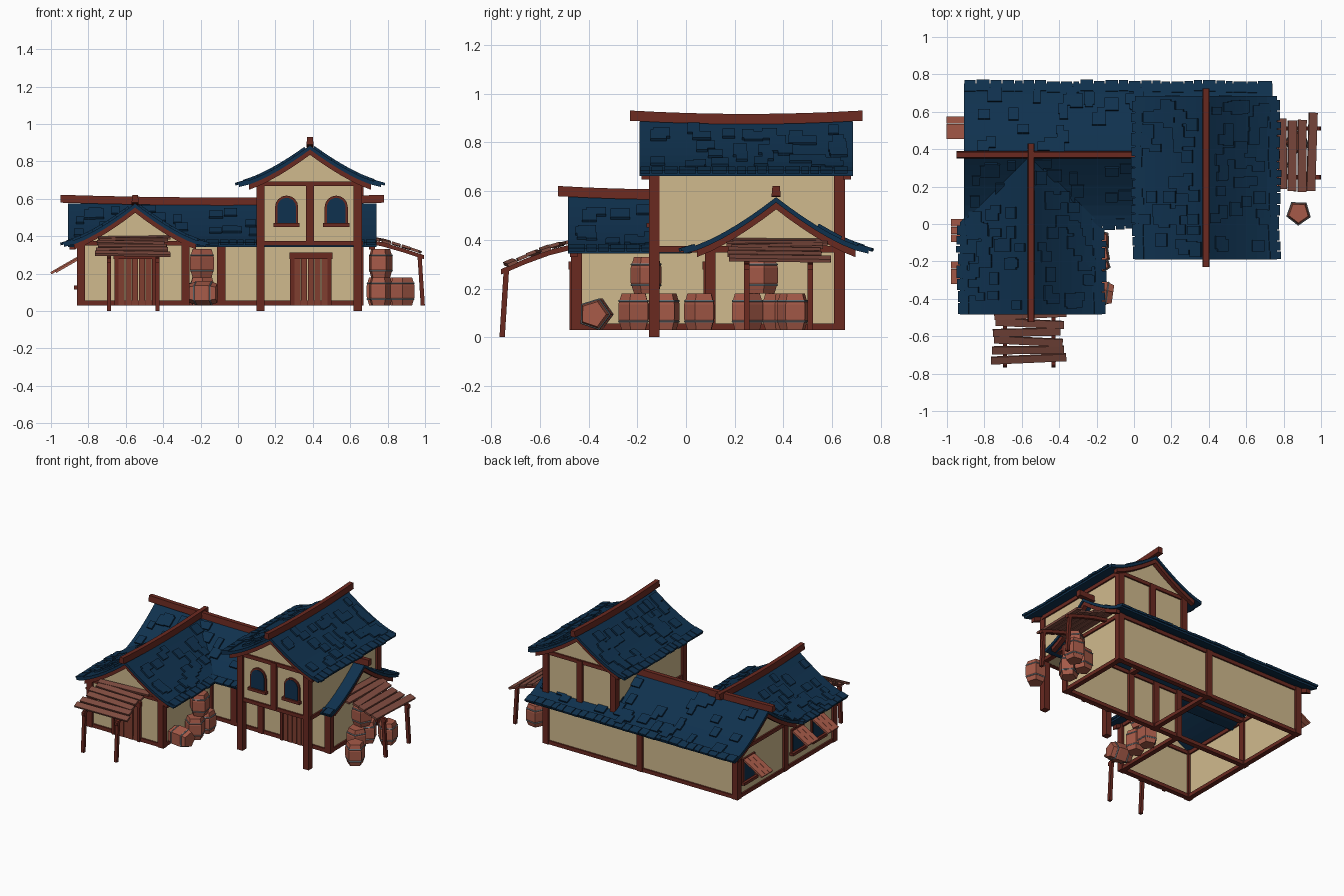
import bpy, bmesh, math, random
from mathutils import Matrix, Vector

if "Cube" in bpy.data.objects:
    bpy.data.objects.remove(bpy.data.objects["Cube"])
random.seed(4)

def lin(c):
    return tuple((v/255/12.92 if v < 11 else ((v/255+.055)/1.055)**2.4) for v in c)+(1,)

MATS = {}
for n, c in dict(plaster=(208, 186, 141), roof_blue=(15, 49, 78), timber=(106, 41, 32), barrel_wood=(166, 90, 72),
                 door_wood=(128, 62, 48), plank_wood=(128, 76, 64), band_metal=(125, 135, 142)).items():
    MATS[n] = bpy.data.materials.new(n)
    MATS[n].diffuse_color = lin(c)
KEYS = list(MATS)
T, RZ = Matrix.Translation, lambda a: Matrix.Rotation(math.radians(a), 4, 'Z')
I = Matrix.Identity(4)
uni = random.uniform

def finish(name, bm, M=I):
    bmesh.ops.recalc_face_normals(bm, faces=bm.faces[:])
    me = bpy.data.meshes.new(name)
    bm.transform(M)
    bm.to_mesh(me)
    bm.free()
    used = sorted({p.material_index for p in me.polygons})
    idx = [used.index(p.material_index) for p in me.polygons]
    for u in used:
        me.materials.append(MATS[KEYS[u]])
    me.polygons.foreach_set("material_index", idx)
    bpy.context.collection.objects.link(bpy.data.objects.new(name, me))

def loft(bm, rings, mat):
    """Capped solid through a list of equal point rings."""
    vs = [[bm.verts.new(p) for p in r] for r in rings]
    n = len(vs[0])
    fs = [bm.faces.new(vs[0]), bm.faces.new(vs[-1])]
    for a, b in zip(vs, vs[1:]):
        fs += [bm.faces.new((a[i], a[(i+1) % n], b[(i+1) % n], b[i])) for i in range(n)]
    for f in fs:
        f.material_index = KEYS.index(mat)

def box(bm, c, s, mat, R=I):
    r = bmesh.ops.create_cube(bm, size=1, matrix=T(c) @ R @ Matrix.Diagonal((*s, 1)))
    for f in {f for v in r['verts'] for f in v.link_faces}:
        f.material_index = KEYS.index(mat)

def span(bm, x, y, z, mat):
    """Box from (min, max) ranges."""
    box(bm, [sum(r)/2 for r in (x, y, z)], [r[1]-r[0] for r in (x, y, z)], mat)

def roof(name, M, rz, ez, half, u0, u1, gables, base, valley=0, tiles=60):
    """Concave gable roof: ridge along local x, with shingles, rake boards, ridge beam and gable walls."""
    z = lambda v: ez+(rz-ez)*max(0, 1-abs(v)/half)**1.4
    end = lambda v: u1-valley*abs(v)
    vs = [half*i/7 for i in range(-7, 8)]
    bm = bmesh.new()
    loft(bm, [[(u0, v, z(v)), (end(v), v, z(v)), (end(v), v, z(v)-.022), (u0, v, z(v)-.022)] for v in vs], 'roof_blue')
    def shingle(u, v, w, l, lift):
        a = math.atan2(z(v+.02)-z(v-.02), .04) if abs(v) < half-.03 else -math.copysign(.28, v)
        box(bm, (u, v, z(v)+lift), (w, l, .014), 'roof_blue', Matrix.Rotation(a, 4, 'X'))
    for _ in range(tiles):
        v = random.choice((-1, 1))*uni(.1, .88)*half
        shingle(uni(u0+.05, end(v)-.05), v, uni(.04, .08), uni(.05, .08), .006)
    for s in (-1, 1):                                   # ragged eave row
        u = u0
        while u < end(half)-.03:
            w = uni(.035, .075)
            shingle(min(u+w/2, end(half)-w/2), s*(half-.02+uni(0, .012)), w-.006, .06, .0)
            u += w
    finish(name, bm, M)
    bm = bmesh.new()
    for u, d in ((u0, 1), (u1, -1))[:1 if valley else 2]:   # rake boards
        loft(bm, [[(u+d*.008, v, z(v)-.018), (u+d*.04, v, z(v)-.018), (u+d*.04, v, z(v)-.05), (u+d*.008, v, z(v)-.05)]
                  for v in vs[1:-1]], 'timber')
    rings = []
    for i in range(9):                                  # sagging ridge beam
        s = i/4-1
        u, h = (u0+u1)/2+s*((u1-u0)/2+.04), rz+.012+.014*s*s
        rings.append([(u, -.019, h-.022), (u, .019, h-.022), (u, .015, h+.02), (u, -.015, h+.02)])
    loft(bm, rings, 'timber')
    finish(name+"_timbers", bm, M)
    bm = bmesh.new()
    w = .275
    for g in gables:
        prof = [(w*i/6, z(w*i/6)-.025) for i in range(-6, 7)]+[(w, base), (-w, base)]
        loft(bm, [[(g+k, *p) for p in prof] for k in (-.006, .006)], 'plaster')
    finish(name+"_gable_walls", bm, M)

roof("main_roof", T((0, .37, 0)), .575, .365, .38, -.91, .74, (-.84, .65), .36, tiles=90)
roof("wing_roof", T((-.55, 0, 0)) @ RZ(90), .575, .365, .38, -.485, .39, (-.45,), .36, valley=1, tiles=60)
roof("tower_roof", T((.385, 0, 0)) @ RZ(90), .885, .685, .38, -.19, .685, (-.13, .63), .67, tiles=80)

# plaster walls
X0, X1, XW, Y0, YF, Y1, YT = -.84, .65, -.28, -.45, .1, .63, -.13
bm = bmesh.new()
t = .006
G, U = (.04, .385), (.35, .69)
for x, y0, y1, zz in ((X0, Y0, Y1, G), (XW, Y0, YF, G), (X1, YF, Y1, G), (.12, YT, Y1, U), (X1, YT, Y1, U)):
    span(bm, (x-t, x+t), (y0, y1), zz, 'plaster')
for y, x0, x1, zz in ((Y0, X0, XW, G), (YF, XW, X1, G), (Y1, X0, X1, G), (YT, .12, X1, U), (Y1, .12, X1, U)):
    span(bm, (x0, x1), (y-t, y+t), zz, 'plaster')
span(bm, (.12, X1), (YT, YF), (.35, .36), 'plaster')    # porch ceiling
finish("plaster_walls", bm)

# timber frame: posts, then sills and plates
bm = bmesh.new()
p = .022
for x, y, z0, z1 in ((X0, Y0, .03, .38), (XW, Y0, .03, .38), (X0, YF, .03, .38), (XW, YF, .03, .38), (-.09, YF, .03, .37),
                     (X0, Y1, .03, .38), (-.09, Y1, .03, .38), (X1, YF, .03, .38), (X1, Y1, .03, .69), (.12, Y1, .36, .69),
                     (.12, YT, 0, .69), (X1-.01, YT, 0, .69), (.385, YT, .36, .69), (.385, Y1, .36, .69),
                     (.12, YF, .03, .37)):
    span(bm, (x-p, x+p), (y-p, y+p), (z0, z1), 'timber')
b = .017
for h in (.043, .362):
    for x, y0, y1 in ((X0, Y0, Y1), (XW, Y0, YF), (X1, YF, Y1), (-.09, YF, Y1)):
        if h < .1 or x != -.09:
            span(bm, (x-b, x+b), (y0, y1), (h-.013, h+.013), 'timber')
    for y, x0, x1 in ((Y0, X0, XW), (YF, X0, X1), (Y1, X0, X1)):
        span(bm, (x0, x1), (y-b, y+b), (h-.013, h+.013), 'timber')
for h in (.362, .68):
    for x in (.12, X1):
        span(bm, (x-b, x+b), (YT, Y1), (h-.013, h+.013), 'timber')
    for y in (YT, Y1):
        span(bm, (.12, X1), (y-b, y+b), (h-.013, h+.013), 'timber')
finish("timber_frame", bm)

# plank doors
def door(name, x, y, w, h):
    bm = bmesh.new()
    for i in range(5):
        pw = w/5
        cx = x-w/2+pw*(i+.5)
        box(bm, (cx, y-.012-.002*(i % 2), .03+h/2), (pw-.004, .018, h), 'door_wood')
    for s in (-1, 1):
        box(bm, (x+s*(w/2+.01), y-.014, .03+h/2), (.022, .03, h), 'timber')
    box(bm, (x, y-.016, .03+h+.015), (w+.05, .034, .034), 'timber')
    finish(name, bm)
door("wing_door", -.55, Y0, .18, .25)
door("tower_door", .39, YF, .18, .25)

# arched tower windows
def arch(x, z, w, h):
    r = w/2
    return [(x-r, z), (x+r, z)]+[(x+r*math.cos(a), z+h-r+r*math.sin(a)) for a in (math.pi*i/8 for i in range(9))]
bm = bmesh.new()
for x in (.26, .525):
    for d, mat, g in ((.016, 'timber', .012), (.021, 'roof_blue', 0)):
        loft(bm, [[(a, YT-k, c) for a, c in arch(x, .465-g*.5, .1+2*g, .14+g*1.5)] for k in (0, d)], mat)
    box(bm, (x, YT-.015, .46), (.14, .035, .02), 'timber')
finish("arched_windows", bm)

# left side windows with propped shutters
bm = bmesh.new()
for y, out in ((.515, .15), (-.035, .125), (-.26, .125)):
    box(bm, (X0-.008, y, .21), (.02, .14, .17), 'timber')
    box(bm, (X0-.017, y, .21), (.008, .11, .14), 'roof_blue')
    box(bm, (X0-.018, y, .125), (.035, .16, .02), 'timber')
    for i in range(3):
        o = (i-1)*.041
        box(bm, (X0-.01-out/2, y+o, .245), (out*1.16, .039, .013), 'barrel_wood', Matrix.Rotation(-.52, 4, 'Y'))
finish("side_windows_and_shutters", bm)

# plank canopies: local x sideways, -y outward
def canopy(name, M, half, posts, reach, z0, z1, foot):
    bm = bmesh.new()
    prof = lambda k: z0+(z1-z0)*k**1.3
    for x in posts:
        loft(bm, [[(x+a*.011, -k*reach, prof(k)-.012+c*.011) for a, c in ((-1, -1), (1, -1), (1, 1), (-1, 1))]
                  for k in (0, .35, .7, 1.05)], 'timber')
        loft(bm, [[(x+a*.011, -y+c*.011, z) for a, c in ((-1, -1), (1, -1), (1, 1), (-1, 1))]
                  for y, z in ((reach+.01, foot), (reach-.008, z1))], 'timber')
    for i in range(6):
        k = (i+.5)/6
        a = math.atan2(prof(k-.05)-prof(k+.05), .1*reach)
        R = RZ(uni(-3, 3)) @ Matrix.Rotation(a, 4, 'X') @ Matrix.Rotation(uni(-.03, .03), 4, 'Y')
        box(bm, (uni(-.015, .015), -k*reach, prof(k)+.009), (2*half-uni(0, .05), reach/6-.006, .014), 'plank_wood', R)
    finish(name, bm, M)
canopy("front_canopy", T((-.56, Y0-.01, 0)), .205, (-.13, .13), .285, .385, .287, 0)
canopy("side_canopy", T((X1+.01, .375, 0)) @ RZ(90), .21, (-.125, .135), .318, .39, .305, .03)

# five-sided barrels with metal bands
def barrel(name, M):
    bm = bmesh.new()
    ring = lambda r, z: [(r*math.cos(a), r*math.sin(a), z) for a in (math.tau*i/5+.3 for i in range(5))]
    loft(bm, [ring(r, z) for r, z in ((.054, 0), (.068, .045), (.068, .105), (.054, .15))], 'barrel_wood')
    for z in (.03, .115):
        loft(bm, [ring(.066, z), ring(.069, z+.004), ring(.066, z+.008)], 'band_metal')
    finish(name, bm, M)
for i, (x, y, z) in enumerate(((-.19, -.21, .03), (-.19, -.09, .03), (-.19, -.16, .18), (.88, .06, .03),
                               (.76, .25, .03), (.75, .38, .03), (.87, .44, .03), (.76, .31, .18))):
    barrel(f"barrel_{i+1}", T((x, y, z)) @ RZ(uni(0, 72)))
barrel("fallen_barrel", T((-.262, -.36, .095)) @ RZ(-8) @ Matrix.Rotation(math.pi/2, 4, 'Y'))

for m in bpy.data.materials:
    if m.users and not m.is_grease_pencil:
        m.use_nodes = True
        m.node_tree.nodes["Principled BSDF"].inputs["Base Color"].default_value = m.diffuse_color
